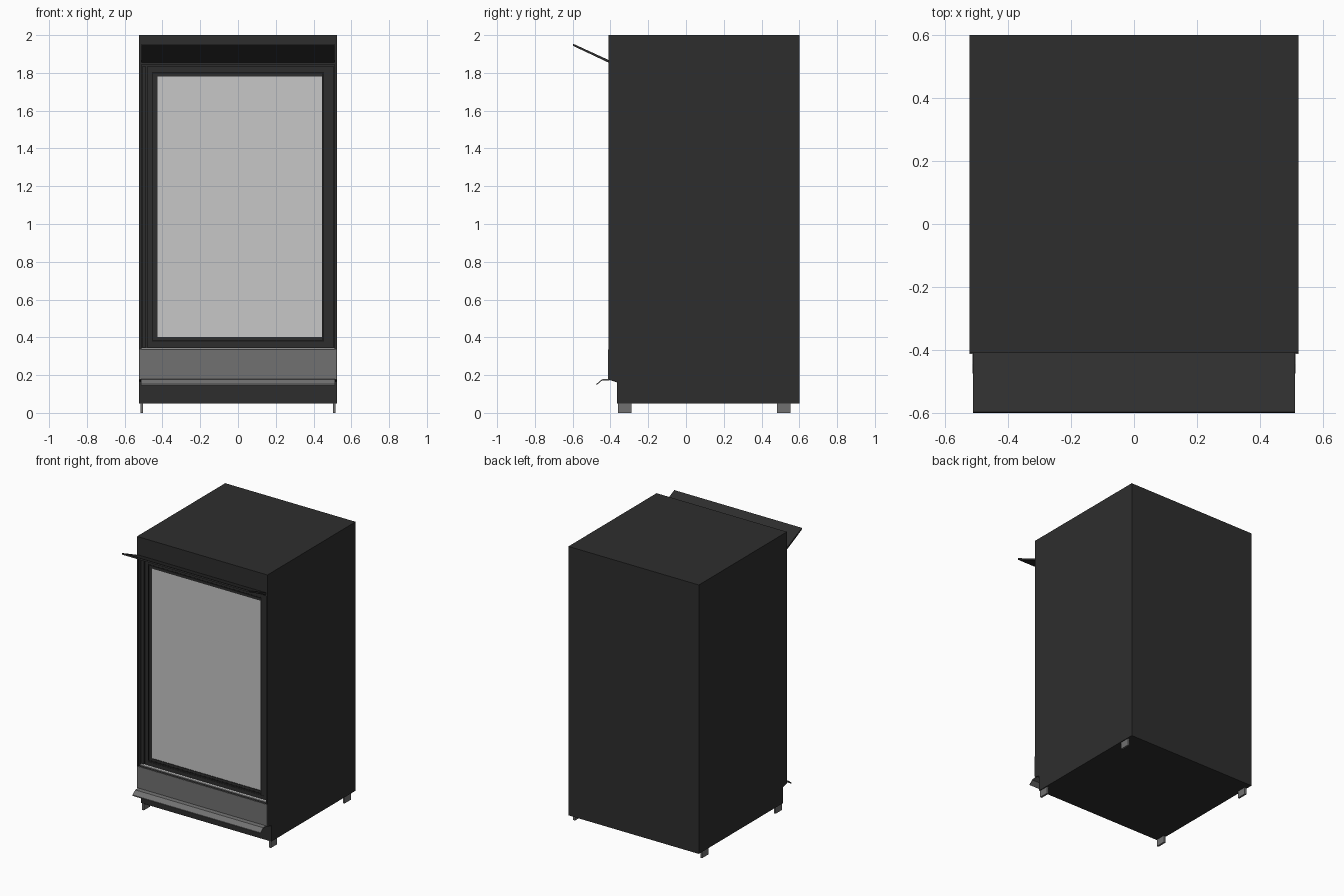
import bpy, bmesh

cube = bpy.data.objects.get("Cube")
if cube:
    bpy.data.objects.remove(cube, do_unlink=True)


def material(name, value):
    m = bpy.data.materials.new(name)
    m.use_nodes = True
    colour = (value, value, value, 1)
    m.diffuse_color = colour
    m.node_tree.nodes["Principled BSDF"].inputs["Base Color"].default_value = colour
    return m


CHARCOAL = material("charcoal", 0.027)
BLACK = material("black rubber", 0.009)
STEEL = material("grey steel", 0.165)
GLASS = material("pale glass", 0.57)
LINER = material("white liner", 0.75)


def extrude_profile(name, points, half_width, mat):
    """Sweep a closed (y, z) outline across x, centred."""
    bm = bmesh.new()
    face = bm.faces.new([bm.verts.new((-half_width, y, z)) for y, z in points])
    swept = bmesh.ops.extrude_face_region(bm, geom=[face])["geom"]
    verts = [v for v in swept if isinstance(v, bmesh.types.BMVert)]
    bmesh.ops.translate(bm, verts=verts, vec=(2 * half_width, 0, 0))
    bmesh.ops.recalc_face_normals(bm, faces=bm.faces)
    mesh = bpy.data.meshes.new(name)
    bm.to_mesh(mesh)
    bm.free()
    mesh.materials.append(mat)
    ob = bpy.data.objects.new(name, mesh)
    bpy.context.collection.objects.link(ob)
    return ob


def box(name, x0, x1, y0, y1, z0, z1, mat):
    ob = extrude_profile(name, [(y0, z0), (y1, z0), (y1, z1), (y0, z1)],
                         (x1 - x0) / 2, mat)
    ob.location.x = (x0 + x1) / 2
    return ob


def border(name, x0, x1, z0, z1, w, y0, y1, mat):
    """Four bars around a rectangle, w wide, lying inside it."""
    box(name + "_left", x0, x0 + w, y0, y1, z0, z1, mat)
    box(name + "_right", x1 - w, x1, y0, y1, z0, z1, mat)
    box(name + "_bottom", x0 + w, x1 - w, y0, y1, z0, z0 + w, mat)
    box(name + "_top", x0 + w, x1 - w, y0, y1, z1 - w, z1, mat)


# Cabinet with a stepped toe and a door recess
cabinet = extrude_profile("cabinet", [(-0.365, 0.05), (0.6, 0.05), (0.6, 2), (-0.41, 2),
                                      (-0.41, 0.175), (-0.365, 0.165)], 0.523, CHARCOAL)
cutter = box("recess_cutter", -0.511, 0.511, -0.5, -0.32, 0.337, 1.845, CHARCOAL)
cutter.hide_render = True
cut = cabinet.modifiers.new("door recess", "BOOLEAN")
cut.object = cutter
cut.solver = "EXACT"
bpy.context.view_layer.objects.active = cabinet
bpy.ops.object.modifier_apply(modifier=cut.name)
bpy.data.objects.remove(cutter, do_unlink=True)

# Door
box("door_sill", -0.511, 0.511, -0.39, -0.32, 0.337, 0.343, LINER)
border("door_frame", -0.482, 0.509, 0.347, 1.835, 0.026, -0.38, -0.33, CHARCOAL)
border("inner_frame", -0.46, 0.487, 0.37, 1.813, 0.033, -0.378, -0.33, CHARCOAL)
border("gasket", -0.46, 0.455, 0.378, 1.805, 0.009, -0.379, -0.33, BLACK)
box("door_glass", -0.453, 0.448, -0.374, -0.35, 0.385, 1.798, GLASS)
box("hinge_strip", -0.508, -0.486, -0.385, -0.33, 0.347, 1.835, CHARCOAL)

# Lower panel and curved kick tray
box("lower_panel", -0.522, 0.522, -0.413, -0.408, 0.18, 0.336, STEEL)
tray_top = [(-0.365, 0.168), (-0.4, 0.18), (-0.445, 0.178), (-0.475, 0.153)]
tray_under = [(y, z - 0.007) for y, z in reversed(tray_top)]
extrude_profile("kick_tray", tray_top + tray_under, 0.513, STEEL)

# Sloping canopy
extrude_profile("canopy", [(-0.405, 1.852), (-0.405, 1.866), (-0.597, 1.954),
                           (-0.6, 1.944)], 0.512, CHARCOAL)

# Feet
for side, sx in (("right", -1), ("left", 1)):
    for end, y in (("front", -0.325), ("back", 0.518)):
        box(f"{end}_{side}_foot", sx * 0.51 - 0.007, sx * 0.51 + 0.007,
            y - 0.036, y + 0.036, 0, 0.055, STEEL)
